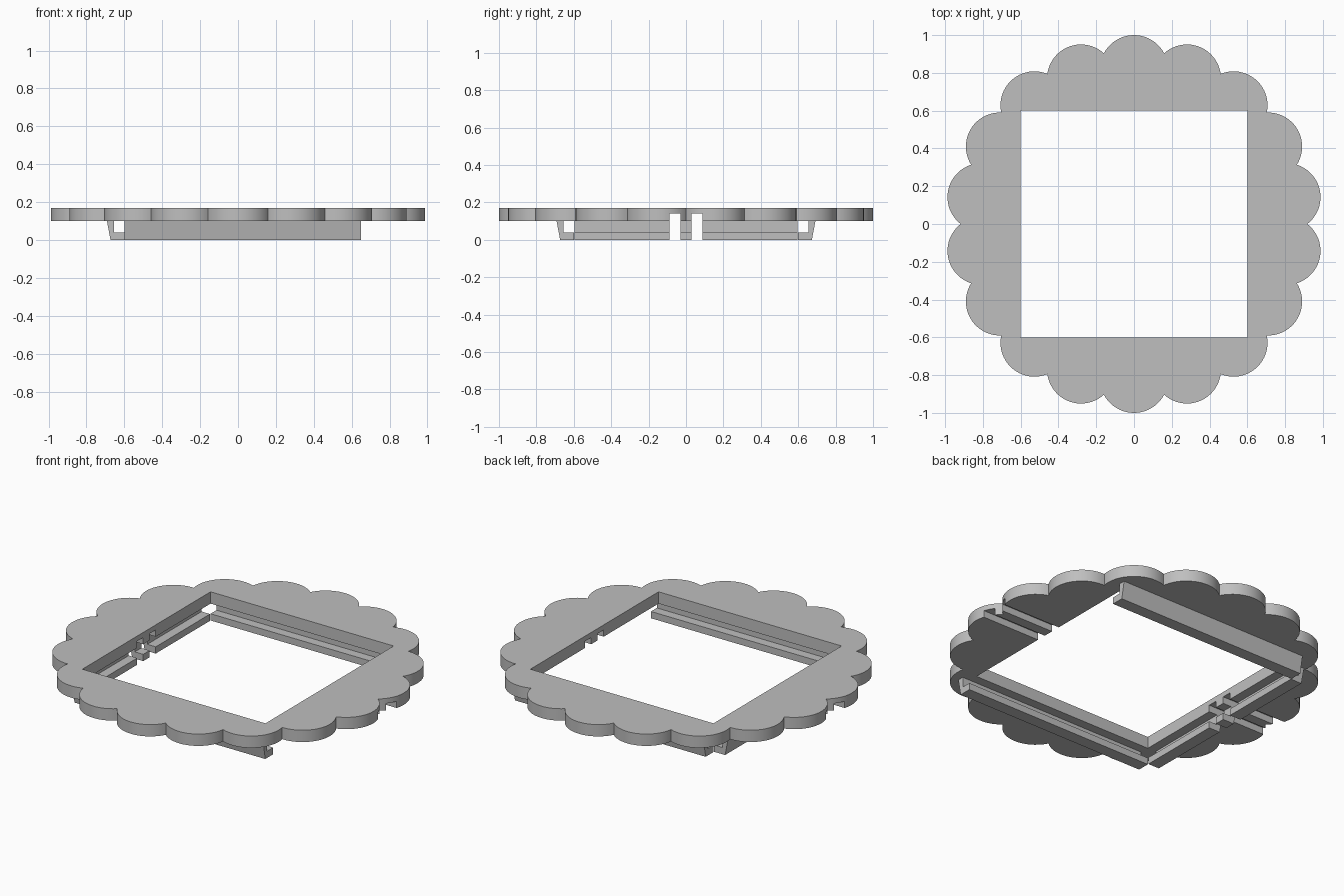
import bpy, bmesh
from math import sin, cos, pi, atan2, radians
from mathutils import Matrix, Vector

if "Cube" in bpy.data.objects:
    bpy.data.objects.remove(bpy.data.objects["Cube"], do_unlink=True)

GREY = (0.52, 0.52, 0.52, 1)
grey = bpy.data.materials.new("light grey")
grey.use_nodes = True
grey.diffuse_color = GREY
grey.node_tree.nodes["Principled BSDF"].inputs["Base Color"].default_value = GREY

PLATE_LOW, PLATE_TOP = 0.10, 0.17
HOLE = 0.60


def prism(name, points, direction):
    """Extrude a closed flat outline along a direction."""
    bm = bmesh.new()
    face = bm.faces.new([bm.verts.new(p) for p in points])
    ext = bmesh.ops.extrude_face_region(bm, geom=[face])
    verts = [v for v in ext["geom"] if isinstance(v, bmesh.types.BMVert)]
    bmesh.ops.translate(bm, verts=verts, vec=direction)
    bmesh.ops.recalc_face_normals(bm, faces=bm.faces[:])
    mesh = bpy.data.meshes.new(name)
    bm.to_mesh(mesh)
    bm.free()
    mesh.materials.append(grey)
    obj = bpy.data.objects.new(name, mesh)
    bpy.context.collection.objects.link(obj)
    return obj


def box(name, x0, x1, y0, y1, z0, z1):
    outline = [(x0, y0, z0), (x1, y0, z0), (x1, y1, z0), (x0, y1, z0)]
    return prism(name, outline, (0, 0, z1 - z0))


def cut(obj, cutter):
    """Subtract a cutter for good, then discard it."""
    mod = obj.modifiers.new("cut", "BOOLEAN")
    mod.operation, mod.solver, mod.object = "DIFFERENCE", "EXACT", cutter
    bpy.context.view_layer.objects.active = obj
    bpy.ops.object.modifier_apply(modifier=mod.name)
    bpy.data.objects.remove(cutter, do_unlink=True)


# Scalloped plate: a ring of overlapping round lobes
LOBES, RING, LOBE_R, STEPS = 18, 0.82, 0.18, 20
half = pi / LOBES
valley = RING * cos(half) + (LOBE_R ** 2 - (RING * sin(half)) ** 2) ** 0.5
sweep = atan2(valley * sin(half), valley * cos(half) - RING)
outline = []
for i in range(LOBES):
    a = pi / 2 + 2 * half * i
    for k in range(STEPS):
        t = a - sweep + 2 * sweep * k / STEPS
        outline.append((RING * cos(a) + LOBE_R * cos(t),
                        RING * sin(a) + LOBE_R * sin(t), PLATE_LOW))
plate = prism("scalloped_plate", outline, (0, 0, PLATE_TOP - PLATE_LOW))
cut(plate, box("opening", -HOLE, HOLE, -HOLE, HOLE, 0, 0.3))

# L-shaped rails under three sides: (distance outward, height)
PROFILE = [(0.60, 0), (0.673, 0), (0.692, PLATE_LOW), (0.655, PLATE_LOW),
           (0.655, 0.04), (0.60, 0.04)]


def rail(name, start, end, degrees):
    obj = prism(name, [(start, -d, z) for d, z in PROFILE], (end - start, 0, 0))
    obj.data.transform(Matrix.Rotation(radians(degrees), 4, "Z"))
    return obj


front_rail = rail("front_rail", -0.60, 0.65, 0)
side_rail = rail("side_rail", -0.595, 0.595, -90)
back_rail = rail("back_rail", -0.65, 0.60, 180)

# Twin slots running across the underside of the plate and the side rail
for side in (-1, 1):
    y0, y1 = sorted((side * 0.03, side * 0.087))
    for obj in (plate, side_rail):
        cut(obj, box("slot", -1.2, 1.2, y0, y1, -0.1, 0.14))

# The back rail opens at the same end as the front rail
back_rail.data.transform(Matrix.Scale(-1, 4, Vector((1, 0, 0))))
back_rail.data.flip_normals()
for v in back_rail.data.vertices:
    v.co.x = 0.65 if v.co.x > 0 else -0.60

# Soft curves on the lobes, crisp edges elsewhere
bpy.ops.object.select_all(action="DESELECT")
plate.select_set(True)
bpy.context.view_layer.objects.active = plate
bpy.ops.object.shade_smooth_by_angle(angle=radians(30))
